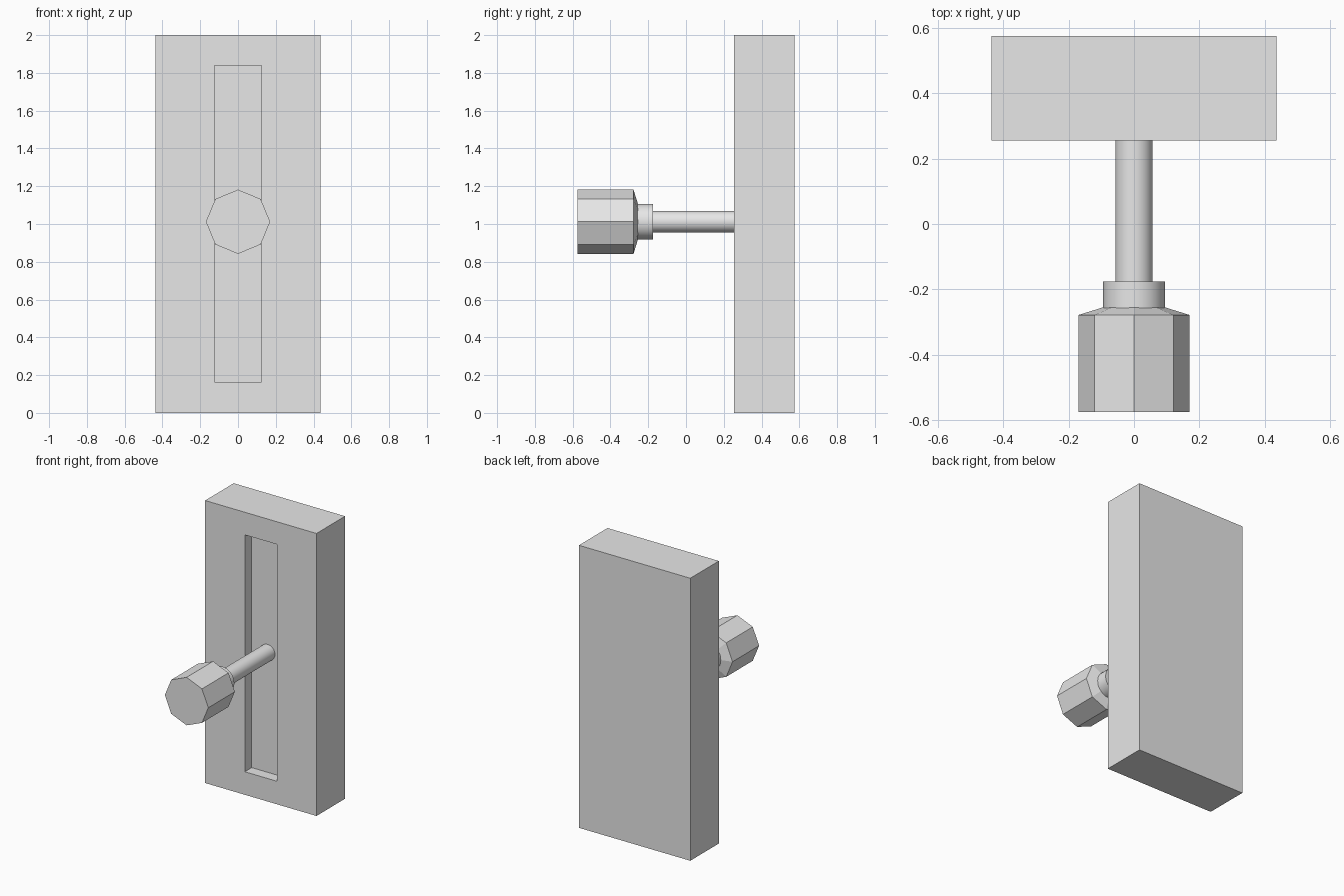
import bpy
import bmesh
from math import cos, sin, tau, radians
from mathutils import Vector

cube = bpy.data.objects.get("Cube")
if cube:
    bpy.data.objects.remove(cube, do_unlink=True)

# One plain grey for everything
grey = bpy.data.materials.new("light grey")
grey.use_nodes = True
colour = (0.8, 0.8, 0.8, 1)
grey.diffuse_color = colour
grey.node_tree.nodes["Principled BSDF"].inputs["Base Color"].default_value = colour

AXIS_Z = 1.012    # height of the lever


def add_object(name, bm, smooth=False):
    bmesh.ops.recalc_face_normals(bm, faces=bm.faces)
    mesh = bpy.data.meshes.new(name)
    bm.to_mesh(mesh)
    bm.free()
    mesh.materials.append(grey)
    obj = bpy.data.objects.new(name, mesh)
    bpy.context.collection.objects.link(obj)
    if smooth:
        bpy.ops.object.select_all(action="DESELECT")
        obj.select_set(True)
        bpy.context.view_layer.objects.active = obj
        bpy.ops.object.shade_smooth_by_angle(angle=radians(30))
    return obj


def turned_part(name, profile, sides, smooth=False):
    """Closed solid turned around the lever axis from (y, radius) pairs."""
    bm = bmesh.new()
    rings = [[bm.verts.new((r * cos(tau * i / sides), y, AXIS_Z + r * sin(tau * i / sides)))
              for i in range(sides)] for y, r in profile]
    for a, b in zip(rings, rings[1:]):
        for i in range(sides):
            j = (i + 1) % sides
            bm.faces.new((a[i], a[j], b[j], b[i]))
    bm.faces.new(rings[0])
    bm.faces.new(rings[-1])
    return add_object(name, bm, smooth)


# Wall plate with a recessed slot in the front
bm = bmesh.new()
bmesh.ops.create_cube(bm, size=1)
bmesh.ops.scale(bm, verts=bm.verts, vec=(0.872, 0.32, 2))
bmesh.ops.translate(bm, verts=bm.verts, vec=(0, 0.415, 1))
bm.normal_update()
front = min(bm.faces, key=lambda f: f.calc_center_median().y)
bmesh.ops.inset_individual(bm, faces=[front], thickness=0.2)
for v in front.verts:
    v.co.x = 0.125 if v.co.x > 0 else -0.125
    v.co.z = 1.84 if v.co.z > 1 else 0.163
bmesh.ops.inset_individual(bm, faces=[front], thickness=0)
bmesh.ops.translate(bm, verts=front.verts, vec=Vector((0, 0.077, 0)))
add_object("wall_plate", bm)

# Lever rod, collar and eight-sided knob
turned_part("lever_rod", [(-0.2, 0.057), (0.335, 0.057)], 32, True)
turned_part("lever_collar", [(-0.26, 0.094), (-0.175, 0.094)], 32, True)
turned_part("lever_knob", [(-0.575, 0.17), (-0.278, 0.17), (-0.255, 0.096)], 8)
